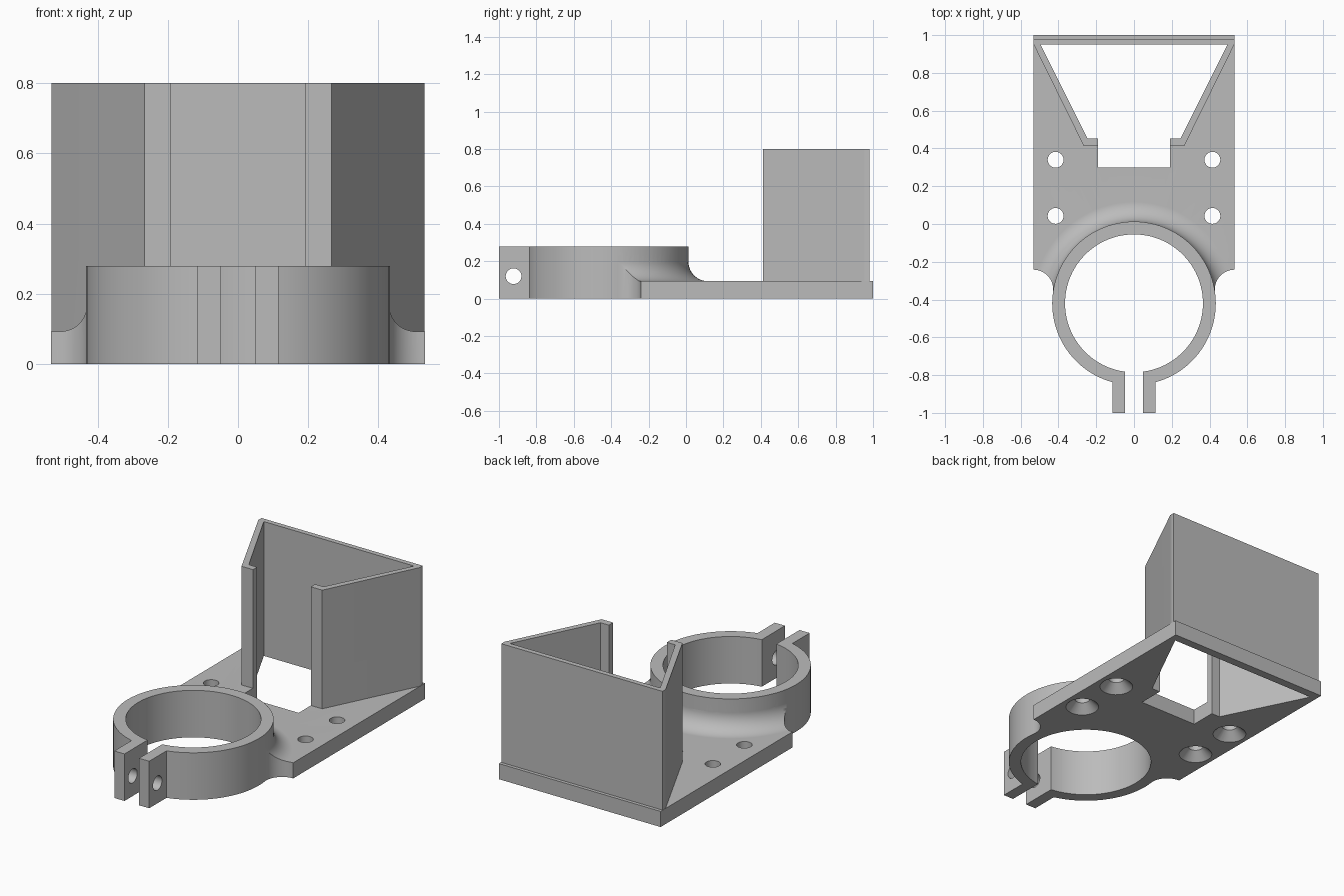
import bpy, bmesh, math
from mathutils import Matrix

if "Cube" in bpy.data.objects:
    bpy.data.objects.remove(bpy.data.objects["Cube"])

HALF_W, PLATE_T = 0.533, 0.093
RING_Y, RING_R, BORE_R, RING_H = -0.42, 0.433, 0.365, 0.28
FILLET = 0.105

grey = bpy.data.materials.new("plain_grey")
grey.use_nodes = True
grey.diffuse_color = (0.5, 0.5, 0.5, 1)
grey.node_tree.nodes["Principled BSDF"].inputs["Base Color"].default_value = (0.5, 0.5, 0.5, 1)


def to_object(name, bm):
    bmesh.ops.recalc_face_normals(bm, faces=bm.faces)
    mesh = bpy.data.meshes.new(name)
    bm.to_mesh(mesh)
    bm.free()
    mesh.materials.append(grey)
    ob = bpy.data.objects.new(name, mesh)
    bpy.context.collection.objects.link(ob)
    return ob


def prism(name, outline, z0, z1):
    bm = bmesh.new()
    face = bm.faces.new([bm.verts.new((x, y, z0)) for x, y in outline])
    top = bmesh.ops.extrude_face_region(bm, geom=[face])["geom"]
    bmesh.ops.translate(bm, vec=(0, 0, z1 - z0),
                        verts=[v for v in top if isinstance(v, bmesh.types.BMVert)])
    return to_object(name, bm)


def box(name, x0, x1, y0, y1, z0, z1):
    return prism(name, [(x0, y0), (x1, y0), (x1, y1), (x0, y1)], z0, z1)


def cone(name, r0, r1, z0, z1, x=0, y=0, segments=96, turn=None):
    bm = bmesh.new()
    bmesh.ops.create_cone(bm, cap_ends=True, segments=segments, radius1=r0, radius2=r1,
                          depth=z1 - z0, matrix=Matrix.Translation((x, y, (z0 + z1) / 2)))
    if turn:
        bmesh.ops.transform(bm, matrix=turn, verts=bm.verts)
    return to_object(name, bm)


def revolve(name, profile, y, steps=96):
    bm = bmesh.new()
    rings = []
    for i in range(steps):
        a = math.tau * i / steps
        rings.append([bm.verts.new((r * math.cos(a), y + r * math.sin(a), z)) for r, z in profile])
    n = len(profile)
    for i in range(steps):
        a, b = rings[i], rings[(i + 1) % steps]
        for j in range(n):
            k = (j + 1) % n
            bm.faces.new((a[j], b[j], b[k], a[k]))
    return to_object(name, bm)


def combine(target, other, operation):
    mod = target.modifiers.new("combine", "BOOLEAN")
    mod.operation, mod.solver, mod.object = operation, "EXACT", other
    bpy.context.view_layer.update()
    result = target.evaluated_get(bpy.context.evaluated_depsgraph_get())
    mesh = bpy.data.meshes.new_from_object(result)
    target.modifiers.clear()
    target.data = mesh
    bpy.data.objects.remove(other)


def arc(cx, cy, r, start, end, steps=14):
    angles = [start + (end - start) * i / steps for i in range(steps + 1)]
    return [(cx + r * math.cos(a), cy + r * math.sin(a)) for a in angles]


def mirrored(points):
    return points + [(-x, y) for x, y in reversed(points)]


# Mounting plate with concave front corners running into the ring
reach = RING_R + FILLET
corner_y = RING_Y + math.sqrt(reach ** 2 - HALF_W ** 2)
tangent = math.pi + math.atan2(corner_y - RING_Y, HALF_W)
side = [(HALF_W, 1.0)] + arc(HALF_W, corner_y, FILLET, math.pi / 2, tangent) + [(0.38, RING_Y + 0.04)]
bracket = prism("clamp_bracket", mirrored(side), 0, PLATE_T + FILLET)

# Trim the plate top, leaving a fillet that sweeps round the ring
sweep = arc(reach, PLATE_T + FILLET, FILLET, math.pi, 1.5 * math.pi)
trim = [(RING_R - 0.003, 0.4), (RING_R - 0.003, PLATE_T + FILLET)] + sweep + [(3, PLATE_T), (3, 0.4)]
combine(bracket, revolve("plate_trim", trim, RING_Y), "DIFFERENCE")

# Clamp ring and its two ears
combine(bracket, cone("ring", RING_R, RING_R, 0, RING_H, y=RING_Y), "UNION")
combine(bracket, box("ears", -0.115, 0.115, -1.0, -0.7, 0, RING_H), "UNION")
combine(bracket, cone("bore", BORE_R, BORE_R, -0.1, 0.5, y=RING_Y), "DIFFERENCE")
combine(bracket, box("gap", -0.048, 0.048, -1.1, -0.6, -0.1, 0.5), "DIFFERENCE")

# Tapered housing walls, hollow through the plate, with a front slot
outer = mirrored([(0.531, 0.98), (0.531, 0.95), (0.266, 0.413)])
combine(bracket, prism("housing", outer, 0.04, 0.8), "UNION")
inner = mirrored([(0.495, 0.95), (0.246, 0.453), (0.191, 0.453), (0.191, 0.298)])
combine(bracket, prism("hollow", inner, -0.1, 0.9), "DIFFERENCE")

# Screw holes, countersunk from below
for x in (-0.415, 0.415):
    for y in (0.043, 0.34):
        combine(bracket, cone("screw_hole", 0.042, 0.042, -0.1, 0.2, x, y, 40), "DIFFERENCE")
        combine(bracket, cone("countersink", 0.102, 0.042, -0.01, 0.05, x, y, 40), "DIFFERENCE")

# Cross bolt hole through the ears
turn = Matrix.Translation((0, -0.922, 0.12)) @ Matrix.Rotation(math.pi / 2, 4, "Y")
combine(bracket, cone("bolt_hole", 0.042, 0.042, -0.3, 0.3, segments=40, turn=turn), "DIFFERENCE")

# Smooth the curves and keep the flats flat
bpy.ops.object.select_all(action="DESELECT")
bracket.select_set(True)
bpy.context.view_layer.objects.active = bracket
bpy.ops.object.shade_smooth_by_angle(angle=math.radians(30))
weighted = bracket.modifiers.new("flat_faces", "WEIGHTED_NORMAL")
weighted.keep_sharp = True
